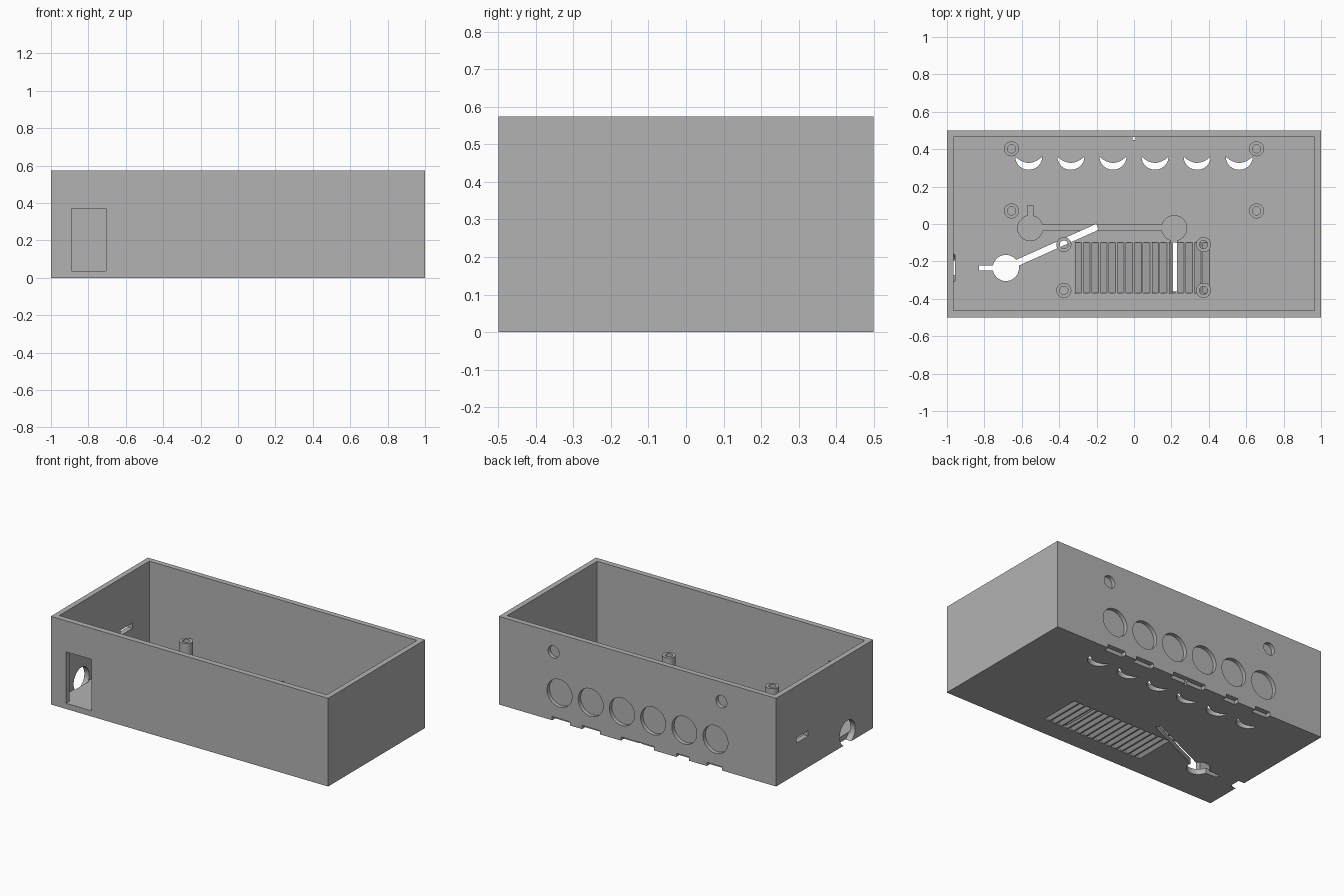
import bpy, bmesh, math
from mathutils import Vector

cube = bpy.data.objects.get("Cube")
if cube:
    bpy.data.objects.remove(cube, do_unlink=True)

FLOOR = 0.035
HEIGHT = 0.575

grey = bpy.data.materials.new("plain grey")
grey.use_nodes = True
COLOUR = (0.45, 0.45, 0.45, 1)
grey.diffuse_color = COLOUR
grey.node_tree.nodes["Principled BSDF"].inputs["Base Color"].default_value = COLOUR


def extrude(name, points, vector):
    """Solid made by sweeping a flat outline along a vector."""
    bm = bmesh.new()
    face = bm.faces.new([bm.verts.new(p) for p in points])
    swept = bmesh.ops.extrude_face_region(bm, geom=[face])
    moved = [v for v in swept["geom"] if isinstance(v, bmesh.types.BMVert)]
    bmesh.ops.translate(bm, verts=moved, vec=vector)
    bmesh.ops.recalc_face_normals(bm, faces=bm.faces)
    mesh = bpy.data.meshes.new(name)
    bm.to_mesh(mesh)
    bm.free()
    mesh.materials.append(grey)
    obj = bpy.data.objects.new(name, mesh)
    bpy.context.collection.objects.link(obj)
    return obj


def box(name, x, y, z):
    corners = [(x[0], y[0], z[0]), (x[1], y[0], z[0]), (x[1], y[1], z[0]), (x[0], y[1], z[0])]
    return extrude(name, corners, (0, 0, z[1] - z[0]))


def cylinder(name, start, vector, radius, sides=48):
    turn = Vector((0, 0, 1)).rotation_difference(Vector(vector))
    ring = []
    for i in range(sides):
        a = math.tau * i / sides
        ring.append(Vector(start) + turn @ Vector((radius * math.cos(a), radius * math.sin(a), 0)))
    return extrude(name, ring, vector)


def bar(start, end, half, z):
    """Straight slot cutter between two plan points."""
    a, b = Vector((*start, z[0])), Vector((*end, z[0]))
    side = (b - a).cross(Vector((0, 0, 1))).normalized() * half
    return extrude("cutter", [a + side, b + side, b - side, a - side], (0, 0, z[1] - z[0]))


def cut(target, cutter):
    cutter.hide_render = True
    mod = target.modifiers.new("cut", "BOOLEAN")
    mod.operation = "DIFFERENCE"
    mod.solver = "EXACT"
    mod.object = cutter
    bpy.context.view_layer.update()
    graph = bpy.context.evaluated_depsgraph_get()
    mesh = bpy.data.meshes.new_from_object(target.evaluated_get(graph))
    target.modifiers.clear()
    target.data = mesh
    bpy.data.objects.remove(cutter, do_unlink=True)


# Open tray
case = box("case", (-1, 1), (-0.5, 0.5), (0, HEIGHT))
cut(case, box("cutter", (-0.965, 0.965), (-0.463, 0.465), (FLOOR, 1)))

# Front window, side slot and round side opening
cut(case, box("cutter", (-0.89, -0.705), (-0.6, -0.45), (FLOOR + 0.002, 0.372)))
cut(case, box("cutter", (-1.1, -0.95), (0.17, 0.29), (0.203, 0.238)))
cut(case, cylinder("cutter", (-1.1, -0.235, 0.07), (0.142, 0, 0), 0.08))

# Round blind recesses in the back, with crescent openings in the floor
for i in range(6):
    x = -0.5625 + 0.225 * i
    cut(case, cylinder("cutter", (x, 0.475, 0.19), (0, 0.1, 0), 0.09))
    outline = []
    for k in range(25):
        a = math.pi + math.pi * k / 24
        outline.append((x + 0.072 * math.cos(a), 0.36 + 0.07 * math.sin(a), -0.1))
    for k in range(1, 16):
        t = 1 - k / 8
        outline.append((x + 0.072 * t, 0.327 + 0.033 * t * t, -0.1))
    cut(case, extrude("cutter", outline, (0, 0, 0.2)))
for x in (-0.605, 0.605):
    cut(case, cylinder("cutter", (x, 0.475, 0.448), (0, 0.1, 0), 0.04))

# Notches along the lower back edge
for x, half in ((-0.555, 0.055), (-0.325, 0.045), (0.335, 0.065), (0.55, 0.065), (0, 0.12)):
    cut(case, box("cutter", (x - half, x + half), (0.468, 0.6), (-0.1, 0.024)))
cut(case, box("cutter", (-0.007, 0.007), (0.45, 0.48), (-0.1, 0.05)))

# Slanted vent slots in the floor
for i in range(16):
    x = -0.352 + 0.0457 * i
    rise = FLOOR + 0.02
    profile = [(x - 0.01, -0.37, -0.01), (x + 0.026, -0.37, -0.01),
               (x + 0.026 + rise, -0.37, rise - 0.01), (x - 0.01 + rise, -0.37, rise - 0.01)]
    cut(case, extrude("cutter", profile, (0, 0.27, 0)))

# Cable channel through the floor
through = (-0.1, 0.1)
cut(case, cylinder("cutter", (-0.685, -0.235, -0.1), (0, 0, 0.2), 0.07))
cut(case, bar((-0.83, -0.235), (-0.7, -0.235), 0.014, through))
cut(case, bar((-0.685, -0.235), (-0.195, -0.015), 0.017, through))

# Shallow cable channel in the top of the floor
shallow = (0.012, 0.1)
for x in (-0.555, 0.215):
    cut(case, cylinder("cutter", (x, -0.022, shallow[0]), (0, 0, 0.1), 0.067))
cut(case, bar((-0.555, -0.021), (0.215, -0.021), 0.015, shallow))
cut(case, bar((-0.555, -0.02), (-0.555, 0.098), 0.015, shallow))
cut(case, bar((0.215, -0.02), (0.215, -0.36), 0.016, shallow))

# Hollow screw posts
spots = [(x, y) for x in (-0.655, 0.655) for y in (0.07, 0.402)]
spots += [(x, y) for x in (-0.375, 0.372) for y in (-0.355, -0.11)]
for x, y in spots:
    post = cylinder("screw_post", (x, y, FLOOR), (0, 0, 0.128), 0.04, 32)
    cut(post, cylinder("cutter", (x, y, 0), (0, 0, 0.3), 0.022, 32))

# Smooth the round walls, keep the corners crisp
bpy.ops.object.select_all(action="DESELECT")
for obj in bpy.context.collection.objects:
    if obj.type == "MESH" and obj.name.startswith(("case", "screw_post")):
        obj.select_set(True)
        bpy.context.view_layer.objects.active = obj
bpy.ops.object.shade_smooth_by_angle(angle=math.radians(30))
